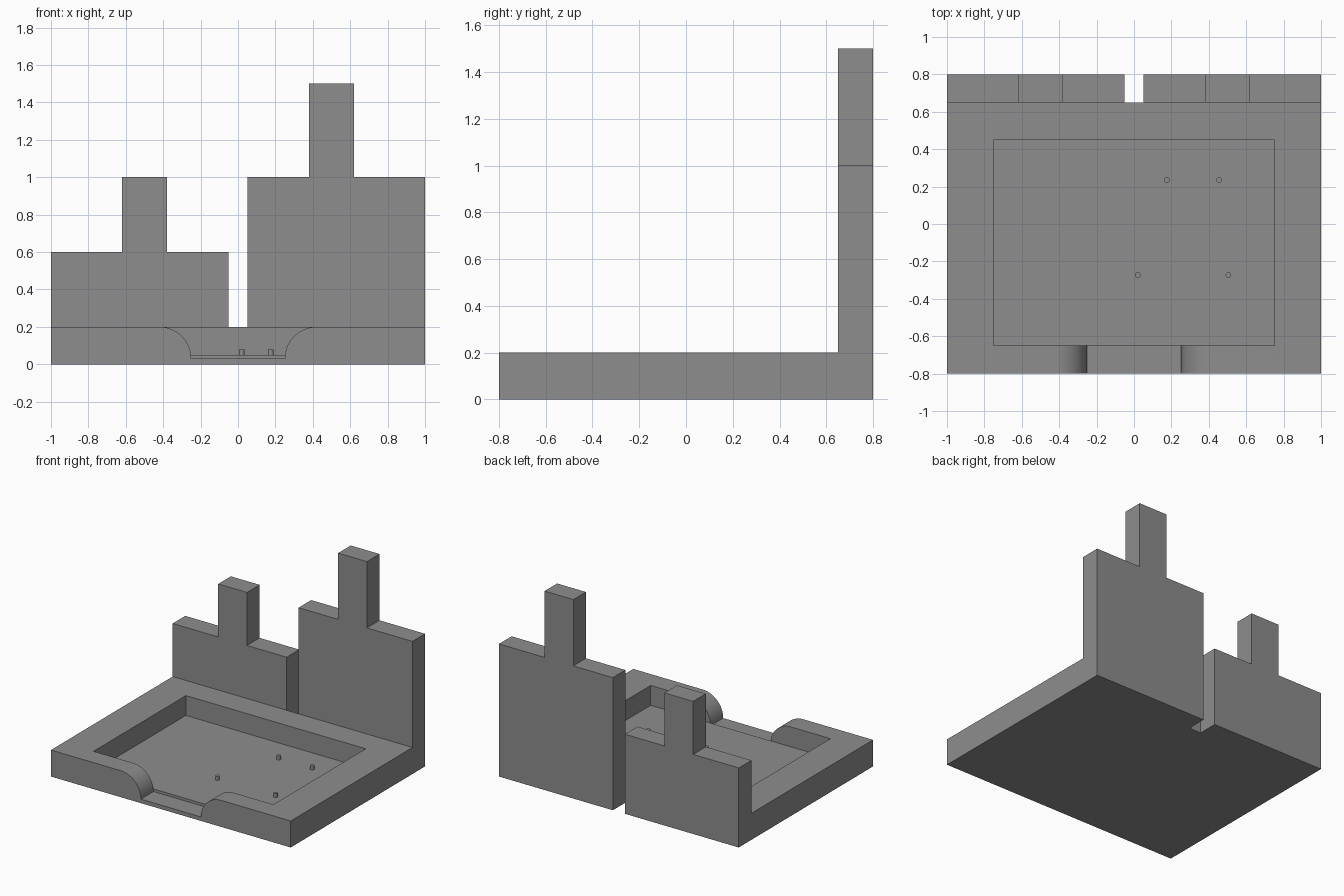
import bpy, bmesh, math
from mathutils import Vector

if "Cube" in bpy.data.objects:
    bpy.data.objects.remove(bpy.data.objects["Cube"])

grey = bpy.data.materials.new("plain grey")
grey.diffuse_color = (0.27, 0.27, 0.27, 1)
grey.use_nodes = True
grey.node_tree.nodes["Principled BSDF"].inputs["Base Color"].default_value = grey.diffuse_color


def prism(name, profile, axis, start, end):
    """Extrude a 2D profile along x (profile is y,z) or along y (profile is x,z)."""
    bm = bmesh.new()
    if axis == 'x':
        pts, step = [(start, a, b) for a, b in profile], Vector((end - start, 0, 0))
    else:
        pts, step = [(a, start, b) for a, b in profile], Vector((0, end - start, 0))
    face = bm.faces.new([bm.verts.new(p) for p in pts])
    out = bmesh.ops.extrude_face_region(bm, geom=[face])
    bmesh.ops.translate(bm, vec=step,
                        verts=[g for g in out["geom"] if isinstance(g, bmesh.types.BMVert)])
    bmesh.ops.recalc_face_normals(bm, faces=bm.faces)
    mesh = bpy.data.meshes.new(name)
    bm.to_mesh(mesh)
    bm.free()
    mesh.materials.append(grey)
    obj = bpy.data.objects.new(name, mesh)
    bpy.context.collection.objects.link(obj)
    return obj


def rect(a0, a1, b0, b1):
    return [(a0, b0), (a1, b0), (a1, b1), (a0, b1)]


def smooth(obj):
    bpy.ops.object.select_all(action='DESELECT')
    obj.select_set(True)
    bpy.context.view_layer.objects.active = obj
    bpy.ops.object.shade_smooth_by_angle(angle=math.radians(30))


def cut(obj, cutter):
    bpy.context.view_layer.objects.active = obj
    mod = obj.modifiers.new("cut", 'BOOLEAN')
    mod.operation, mod.solver, mod.object = 'DIFFERENCE', 'EXACT', cutter
    bpy.ops.object.modifier_apply(modifier=mod.name)
    bpy.data.objects.remove(cutter)


# Tray and back wall: an L-shaped side profile
body = prism("tray_and_back_wall",
             [(-0.8, 0), (0.8, 0), (0.8, 1.5), (0.65, 1.5), (0.65, 0.2), (-0.8, 0.2)],
             'x', -1, 1)

# Stepped outline of the back wall
skyline = [(-1.1, 0.6), (-0.62, 0.6), (-0.62, 1), (-0.38, 1), (-0.38, 0.6), (0, 0.6),
           (0, 1), (0.38, 1), (0.38, 1.5), (0.38, 1.6), (-1.1, 1.6)]
cut(body, prism("skyline_cutter", skyline, 'y', 0.5, 0.9))
cut(body, prism("shoulder_cutter", rect(0.62, 1.1, 1, 1.6), 'y', 0.5, 0.9))

# Slot between the two wall halves
cut(body, prism("slot_cutter", rect(-0.05, 0.05, -0.1, 1.7), 'y', 0.65, 0.9))

# Sunken floor
cut(body, prism("pocket_cutter", rect(-0.75, 0.75, 0.05, 0.4), 'y', -0.65, 0.45))

# Front opening with rounded shoulders
arc = [(0.42 - 0.17 * math.cos(t), 0.03 + 0.17 * math.sin(t))
       for t in (math.pi / 2 * i / 24 for i in range(25))]
half = arc + [(0.42, 0.4)]
opening = half + [(-x, z) for x, z in reversed(half)]
cut(body, prism("opening_cutter", opening, 'y', -0.9, -0.65))
smooth(body)

# Small mounting pegs on the floor
for i, (x, y) in enumerate([(0.175, 0.235), (0.455, 0.235), (0.02, -0.273), (0.505, -0.273)]):
    bpy.ops.mesh.primitive_cylinder_add(vertices=32, radius=0.015, depth=0.03,
                                        location=(x, y, 0.064))
    peg = bpy.context.object
    peg.name = f"peg_{i + 1}"
    peg.data.materials.append(grey)
    smooth(peg)
